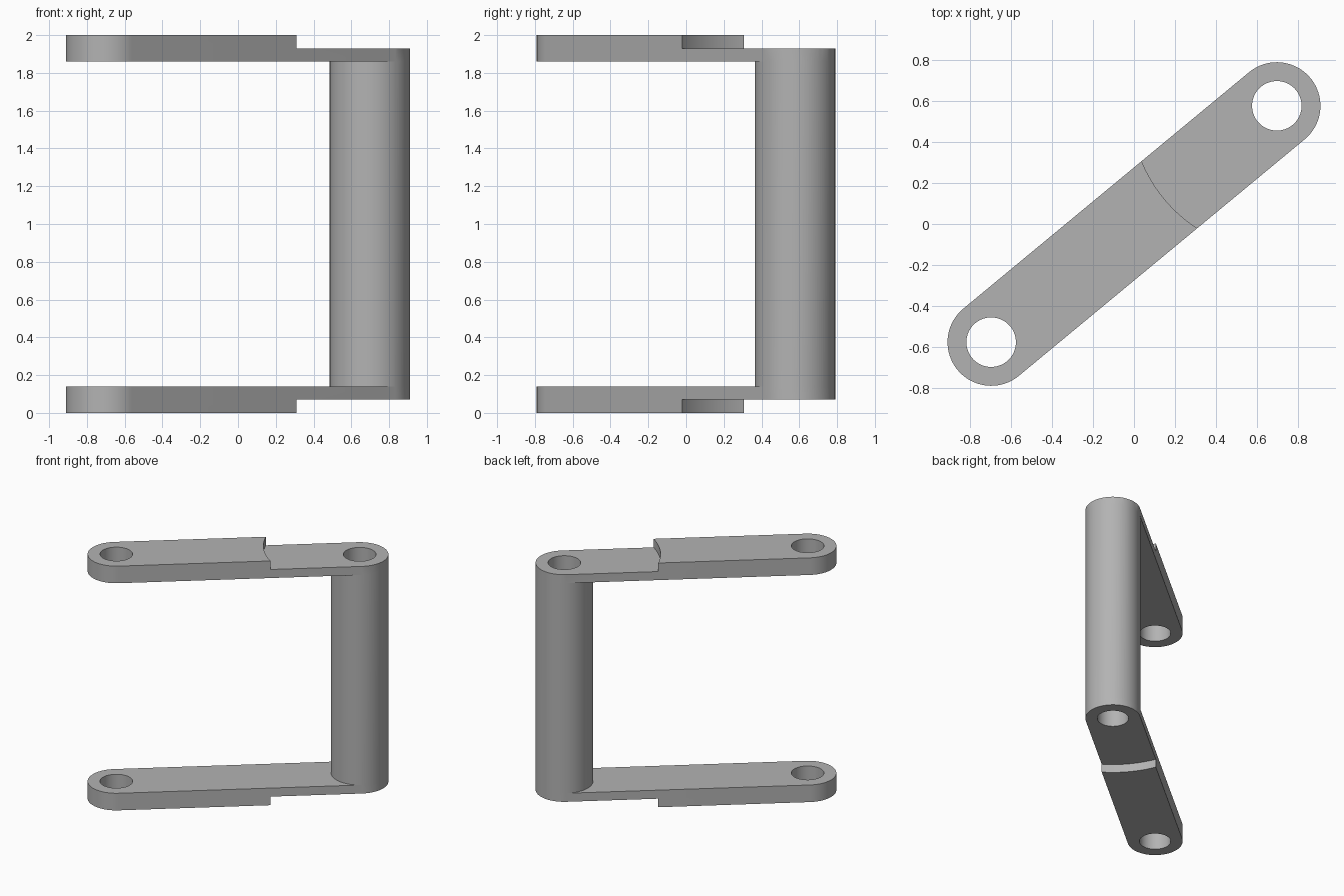
import bpy, bmesh, math
from mathutils import Matrix, Vector

if "Cube" in bpy.data.objects:
    bpy.data.objects.remove(bpy.data.objects["Cube"])

# Sizes: the bracket is laid out along x, then turned to its final heading
HALF = 0.906          # half the distance between the two bores
R, BORE = 0.213, 0.121
STEP, THICK, TOP = 0.07, 0.14, 2.0
RELIEF = 0.714        # clearance radius around the pivot bore
HEADING = math.atan2(1.155, 1.396)
SEG = 96

grey = bpy.data.materials.new("grey_metal")
grey.diffuse_color = (0.45, 0.45, 0.45, 1)
grey.use_nodes = True
grey.node_tree.nodes["Principled BSDF"].inputs["Base Color"].default_value = grey.diffuse_color


def prism(name, outline, z0, z1):
    """Solid made by extruding a flat outline from z0 to z1."""
    bm = bmesh.new()
    face = bm.faces.new([bm.verts.new((x, y, z0)) for x, y in outline])
    res = bmesh.ops.extrude_face_region(bm, geom=[face])
    verts = [v for v in res["geom"] if isinstance(v, bmesh.types.BMVert)]
    bmesh.ops.translate(bm, vec=(0, 0, z1 - z0), verts=verts)
    bmesh.ops.recalc_face_normals(bm, faces=bm.faces)
    mesh = bpy.data.meshes.new(name)
    bm.to_mesh(mesh)
    bm.free()
    mesh.materials.append(grey)
    ob = bpy.data.objects.new(name, mesh)
    bpy.context.collection.objects.link(ob)
    return ob


def arc(cx, radius, start, sweep, n):
    return [(cx + radius * math.cos(start + sweep * i / n),
             radius * math.sin(start + sweep * i / n)) for i in range(n + 1)]


def disc(cx, radius, n=SEG):
    return arc(cx, radius, 0, 2 * math.pi, n)[:-1]


def combine(ob, other, operation):
    """Apply a boolean and discard the helper solid."""
    mod = ob.modifiers.new(operation, "BOOLEAN")
    mod.operation, mod.object, mod.solver = operation, other, "EXACT"
    bpy.context.view_layer.objects.active = ob
    bpy.ops.object.modifier_apply(modifier=mod.name)
    bpy.data.objects.remove(other)


# Post joining the two arms
bracket = prism("bracket", disc(HALF, R), STEP, TOP - STEP)

# Round-ended arms, thinned on the outer side around the post
slot = (arc(HALF, R, -math.pi / 2, math.pi, SEG // 2)
        + arc(-HALF, R, math.pi / 2, math.pi, SEG // 2))
for z0, z1, c0, c1 in ((0, THICK, -0.1, STEP),
                       (TOP - THICK, TOP, TOP - STEP, TOP + 0.1)):
    arm = prism("arm", slot, z0, z1)
    combine(arm, prism("relief_cutter", disc(HALF, RELIEF, 192), c0, c1), "DIFFERENCE")
    combine(bracket, arm, "UNION")

# Bores through the post and through both free arm ends
for x in (HALF, -HALF):
    combine(bracket, prism("bore_cutter", disc(x, BORE), -0.2, TOP + 0.2), "DIFFERENCE")

# Final heading and smooth shading on the round walls
bracket.data.transform(Matrix.Rotation(HEADING, 4, "Z"))
bpy.ops.object.select_all(action="DESELECT")
bracket.select_set(True)
bpy.context.view_layer.objects.active = bracket
bpy.ops.object.shade_smooth_by_angle(angle=math.radians(30))
